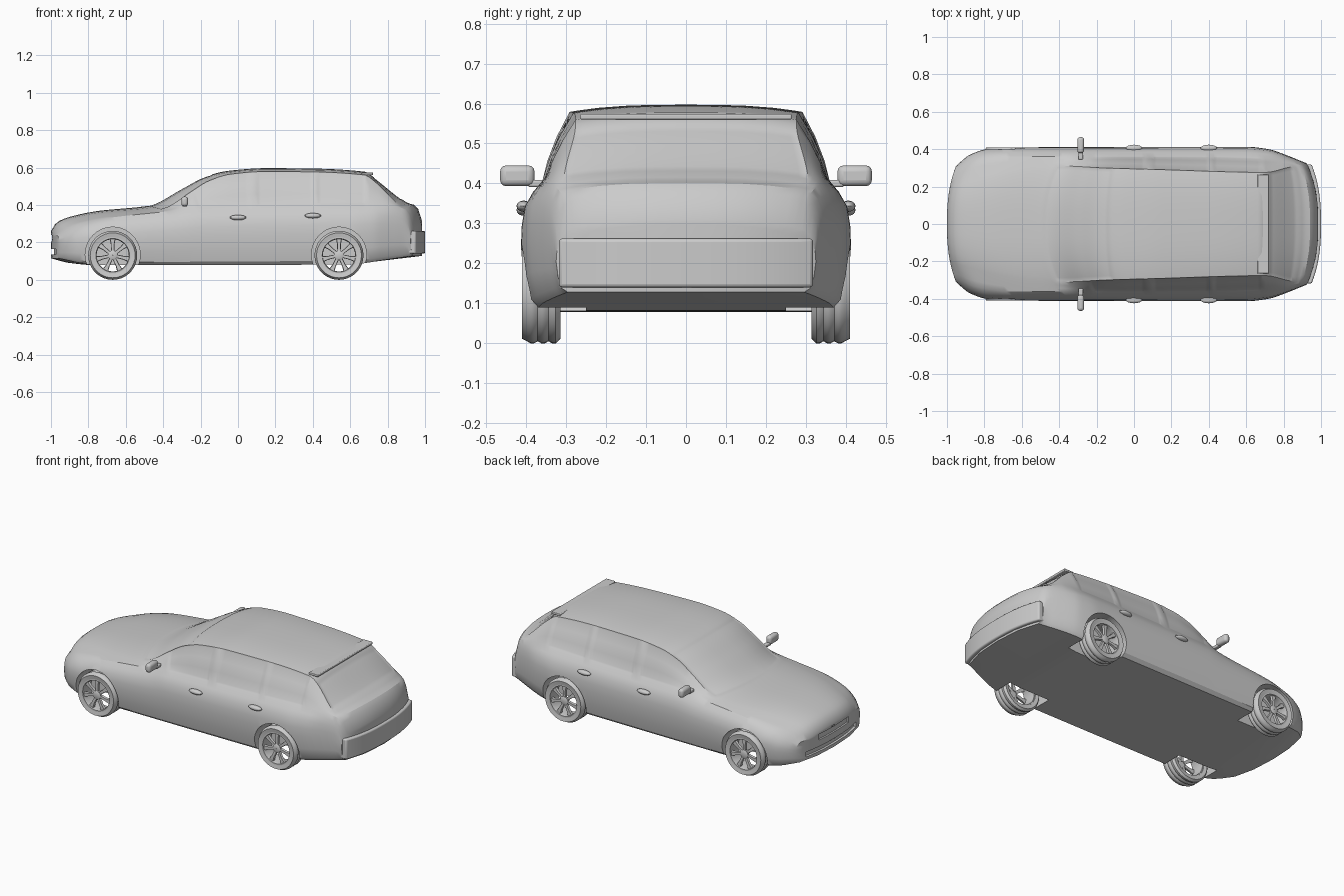
import bpy, bmesh, math
from mathutils import Matrix, Vector

if "Cube" in bpy.data.objects:
    bpy.data.objects.remove(bpy.data.objects["Cube"], do_unlink=True)

grey = bpy.data.materials.new("plain_grey")
grey.use_nodes = True
grey.diffuse_color = (0.6, 0.6, 0.6, 1)
grey.node_tree.nodes["Principled BSDF"].inputs["Base Color"].default_value = (0.6, 0.6, 0.6, 1)


# ---- helpers ----
def curve(*pts):
    """Smooth curve through (x, value) points without overshoot."""
    def f(x):
        x = min(max(x, pts[0][0]), pts[-1][0])
        d = [(b[1] - a[1]) / (b[0] - a[0]) for a, b in zip(pts, pts[1:])]
        m = [d[0]] + [2 * p * q / (p + q) if p * q > 0 else 0 for p, q in zip(d, d[1:])] + [d[-1]]
        i = max(k for k in range(len(d)) if pts[k][0] <= x)
        h = pts[i + 1][0] - pts[i][0]
        t = (x - pts[i][0]) / h
        s = t * t * (3 - 2 * t)
        return (pts[i][1] * (1 - s) + pts[i + 1][1] * s
                + h * t * (1 - t) * ((1 - t) * m[i] - t * m[i + 1]))
    return f


def loft(bm, rings, caps=True, wrap=False):
    """Skin closed rings; returns the faces as rows."""
    vs = [[bm.verts.new(p) for p in r] for r in rings]
    pairs = list(zip(vs, vs[1:])) + ([(vs[-1], vs[0])] if wrap else [])
    n = len(vs[0])
    rows = [[bm.faces.new((a[j], a[(j + 1) % n], b[(j + 1) % n], b[j])) for j in range(n)]
            for a, b in pairs]
    if caps:
        bm.faces.new(vs[0])
        bm.faces.new(vs[-1])
    return rows


def finish(bm, name, bevel=0):
    bmesh.ops.recalc_face_normals(bm, faces=bm.faces)
    me = bpy.data.meshes.new(name)
    bm.to_mesh(me)
    bm.free()
    me.materials.append(grey)
    ob = bpy.data.objects.new(name, me)
    bpy.context.collection.objects.link(ob)
    smooth(ob)
    if bevel:
        mod = ob.modifiers.new("bevel", "BEVEL")
        mod.width, mod.segments = bevel, 3
    return ob


def activate(ob):
    bpy.ops.object.select_all(action="DESELECT")
    ob.select_set(True)
    bpy.context.view_layer.objects.active = ob


def smooth(ob):
    activate(ob)
    bpy.ops.object.shade_smooth_by_angle(angle=math.radians(32))


def box(name, centre, size, bevel=0):
    bm = bmesh.new()
    bmesh.ops.create_cube(bm, size=1, matrix=Matrix.LocRotScale(Vector(centre), None, Vector(size)))
    return finish(bm, name, bevel)


# ---- body shape, as curves along the length ----
top = curve((-1, .26), (-.985, .29), (-.95, .318), (-.88, .342), (-.75, .368), (-.5, .393),
            (-.46, .402), (-.3, .488), (-.18, .55), (-.05, .583), (.15, .597), (.4, .595),
            (.68, .578), (.72, .553), (.87, .435), (.91, .41), (.95, .398), (.975, .35), (.985, .31))
belt = curve((-1, .235), (-.95, .275), (-.88, .305), (-.7, .338), (-.45, .37), (-.3, .39),
             (.2, .4), (.7, .41), (.87, .395), (.95, .37), (.985, .28))
floor = curve((-1, .115), (-.9, .09), (-.75, .078), (.6, .082), (.75, .1), (.985, .128))
width = curve((-1, .31), (-.95, .37), (-.85, .403), (-.7, .41), (.6, .413), (.72, .4),
              (.88, .36), (.985, .325))
belt_width = curve((-1, .28), (-.9, .335), (-.7, .362), (-.3, .362), (.4, .36), (.8, .345), (.985, .3))
roof_width = curve((-1, .2), (-.8, .26), (-.45, .31), (-.2, .3), (.1, .292), (.7, .276),
                   (.88, .305), (.985, .27))
bow = curve((-1, .07), (-.75, .055), (-.5, .1), (-.2, .05), (.1, 0), (.7, 0), (.8, -.02), (.985, -.08))


def bowed(x, y, z):
    return (x + bow(x) * (abs(y) / .36) ** 2.5, y, z)


def section(x, k=1.0):
    w, bw, rw, zb, bz, zt = (f(x) for f in (width, belt_width, roof_width, floor, belt, top))
    edge = zt - .018
    half = [(0, zb), (w * .5, zb), (w * .91, zb)]
    for t, f in ((.06, .955), (.25, .985), (.5, 1), (.65, .995)):
        half.append((w * f, zb + (bz - zb) * t))
    for t, f in ((.8, .82), (.91, .45), (1, 0)):
        half.append((bw + (w - bw) * f, zb + (bz - zb) * t))
    bulge = .2 * max(edge - bz, 0)
    for t in (.33, .66, 1):
        half.append((bw + (rw - bw) * t + bulge * t * (1 - t), bz + (edge - bz) * t))
    for t in (.93, .75, .5, .25, 0):
        half.append((rw * t, zt - .018 * t ** 3))
    ring = half + [(-y, z) for y, z in half[-2:0:-1]]
    zc = (zb + zt) / 2
    return [bowed(x, y * k, zc + (z - zc) * k) for y, z in ring]


NOSE, TAIL, COUNT = -1, .985, 92
xs = [NOSE + (TAIL - NOSE) * i / COUNT for i in range(COUNT + 1)]
shrink = (.1, .3, .5, .7, .85)
bm = bmesh.new()
rows = loft(bm, [section(NOSE, k) for k in shrink] + [section(x) for x in xs]
            + [section(TAIL, k) for k in reversed(shrink)])
rows = rows[len(shrink):len(shrink) + COUNT]


# ---- windows, as shallow inset panels ----
def panel(x0, x1, columns, thickness=.008, depth=-.003):
    faces = [rows[i][j] for i in range(COUNT) if x0 < (xs[i] + xs[i + 1]) / 2 < x1 for j in columns]
    bmesh.ops.inset_region(bm, faces=faces, thickness=thickness, depth=depth, use_even_offset=True)


last = len(rows[0]) - 1
bmesh.ops.recalc_face_normals(bm, faces=bm.faces)
side = range(9, 12)
for x0, x1 in ((-.28, .05), (.09, .4), (.43, .68)):
    panel(x0, x1, side)
    panel(x0, x1, [last - j for j in side])
over = range(12, last - 11)
panel(-.48, -.14, over)
panel(.73, .88, over)
body = finish(bm, "body")


def cut(cutter):
    activate(body)
    mod = body.modifiers.new("cut", "BOOLEAN")
    mod.operation, mod.solver, mod.object = "DIFFERENCE", "EXACT", cutter
    bpy.ops.object.modifier_apply(modifier=mod.name)
    bpy.data.objects.remove(cutter, do_unlink=True)


def strip(name, x0, x1, half, z0, z1, bevel=0):
    """Bar across the car that follows the curve of the body."""
    bm = bmesh.new()
    ys = [half * (i / 10 - 1) for i in range(21)]
    rings = []
    for y in ys:
        shift = bowed(x0, y, 0)[0] - x0
        rings.append([(x + shift, y, z) for x, z in ((x0, z0), (x1, z0), (x1, z1), (x0, z1))])
    loft(bm, rings)
    return finish(bm, name, bevel)


# ---- grille, intake and wheel arches ----
cut(strip("grille_cutter", -1.04, -.99, .14, .205, .24))
cut(strip("intake_cutter", -1.04, -.985, .24, .135, .165))
AXLES = {"nose": -.67, "tail": .54}
for x in AXLES.values():
    for s in (-1, 1):
        bm = bmesh.new()
        bmesh.ops.create_cone(bm, segments=40, radius1=.147, radius2=.147, depth=.28, cap_ends=True,
                              matrix=Matrix.Translation((x, s * .39, .135)) @ Matrix.Rotation(math.pi / 2, 4, "X"))
        cut(finish(bm, "arch_cutter"))
smooth(body)

# ---- bumper and roof spoiler ----
strip("rear_bumper", .95, 1.0, .318, .14, .262, .008)
strip("roof_spoiler", .66, .722, .265, .56, .574, .004)


# ---- wheels ----
def lathe(bm, profile, steps=36):
    rings = []
    for i in range(steps):
        a = math.tau * i / steps
        rings.append([(r * math.cos(a), y, r * math.sin(a)) for r, y in profile])
    loft(bm, rings, caps=False, wrap=True)


def build_wheel():
    bm = bmesh.new()
    tread = [(.126 if i % 3 == 2 else .131, -.036 + .009 * i) for i in range(9)]
    lathe(bm, [(.098, -.044), (.12, -.048)] + tread + [(.12, .048), (.098, .044), (.096, 0)])
    lathe(bm, [(.099, -.04), (.099, .044), (.09, .044), (.086, .03), (.092, -.04)])
    lathe(bm, [(.001, .026), (.026, .026), (.026, .038), (.018, .042), (.001, .042)], 20)
    for i in range(7):
        spoke = []
        for r, w, y in ((.018, .009, .036), (.06, .010, .038), (.094, .017, .037)):
            spoke.append([(r, y - .014, -w), (r, y - .014, w), (r, y, w * .8), (r, y, -w * .8)])
        turn = Matrix.Rotation(math.tau * (i + .25) / 7, 3, "Y")
        loft(bm, [[turn @ Vector(p) for p in ring] for ring in spoke])
    return finish(bm, "wheel")


wheel = build_wheel()
for end, x in AXLES.items():
    for row, s in (("near", -1), ("far", 1)):
        ob = bpy.data.objects.new(f"{end}_wheel_{row}", wheel.data)
        ob.location = (x, s * .362, .131)
        ob.rotation_euler.z = math.pi if s < 0 else 0
        bpy.context.collection.objects.link(ob)
bpy.data.objects.remove(wheel, do_unlink=True)

# ---- mirrors and door handles on both sides ----
for row, s in (("near", -1), ("far", 1)):
    box(f"mirror_{row}", (-.285, s * .422, .419), (.036, .086, .052), .015)
    box(f"mirror_arm_{row}", (-.285, s * .37, .4), (.025, .05, .018), .005)
    for door, x, z in (("front", 0, .333), ("rear", .4, .343)):
        bm = bmesh.new()
        bmesh.ops.create_uvsphere(bm, u_segments=16, v_segments=10, radius=1,
                                  matrix=Matrix.LocRotScale(Vector((x, s * .406, z)), None,
                                                            Vector((.044, .018, .014))))
        finish(bm, f"{door}_door_handle_{row}")
